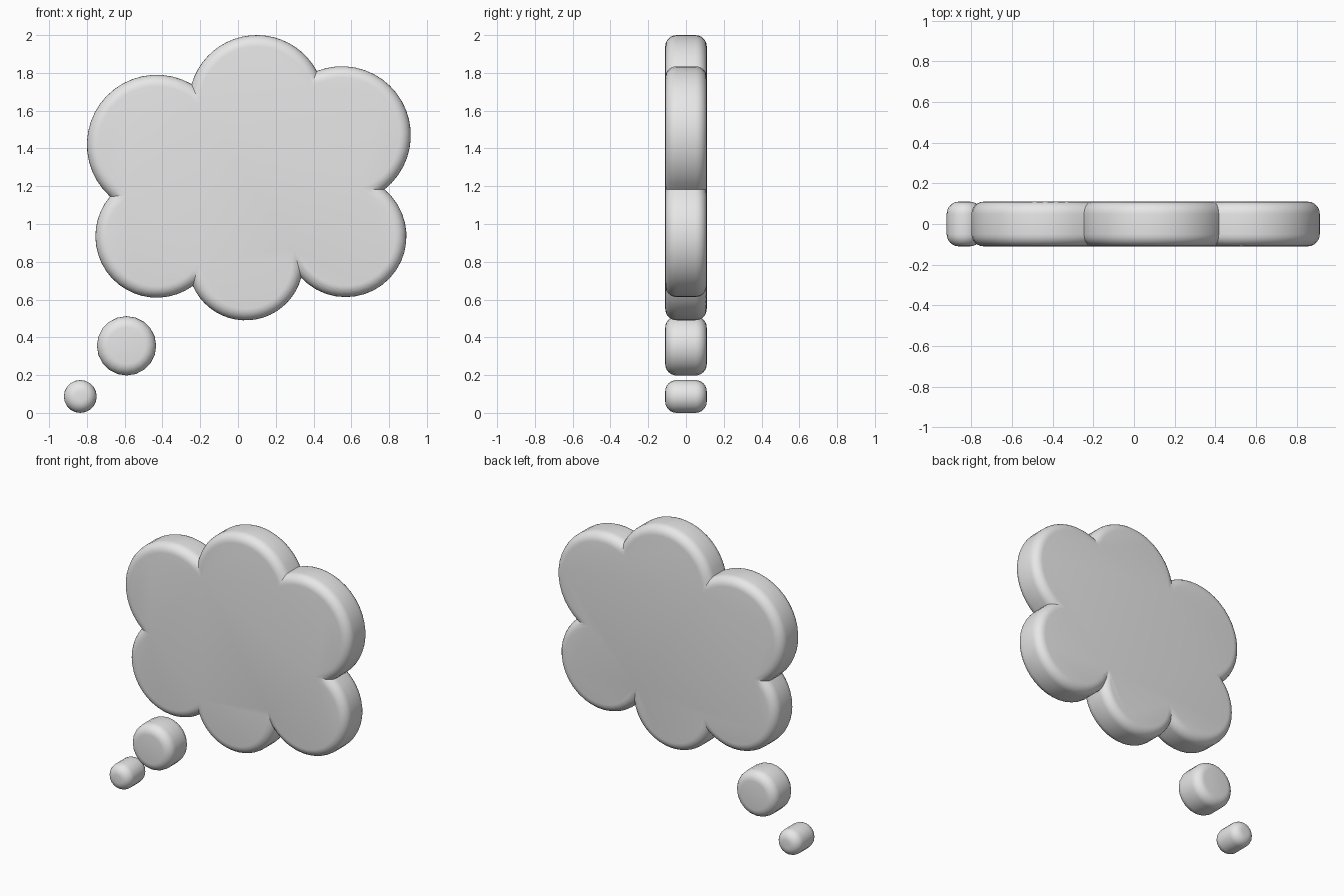
import bpy, bmesh, math
from mathutils import Vector

if "Cube" in bpy.data.objects:
    bpy.data.objects.remove(bpy.data.objects["Cube"])

HALF, BEVEL, STEPS = 0.11, 0.06, 6

grey = bpy.data.materials.new("light_grey")
grey.diffuse_color = (0.8, 0.8, 0.8, 1)
grey.use_nodes = True
grey.node_tree.nodes["Principled BSDF"].inputs["Base Color"].default_value = grey.diffuse_color


def notch(a, b, d, mid):
    """Outer meeting point of two neighbouring lobes, both shrunk by d."""
    ca, cb = Vector(a[:2]), Vector(b[:2])
    ra, rb = a[2] - d, b[2] - d
    v = cb - ca
    dist = v.length
    t = (dist * dist + ra * ra - rb * rb) / (2 * dist)
    h = math.sqrt(max(ra * ra - t * t, 0))
    v.normalize()
    n = Vector((-v.y, v.x))
    base = ca + v * t
    return max((base + n * h, base - n * h), key=lambda p: (p - mid).length)


def outline(lobes, d, seg):
    """Counter-clockwise outline around the lobes, inset by d."""
    if len(lobes) == 1:
        x, z, r = lobes[0]
        return [(x + (r - d) * math.cos(math.tau * i / seg),
                 z + (r - d) * math.sin(math.tau * i / seg)) for i in range(seg)]
    mid = sum((Vector(l[:2]) for l in lobes), Vector((0, 0))) / len(lobes)
    pts = []
    for i, lobe in enumerate(lobes):
        p = notch(lobes[i - 1], lobe, d, mid)
        q = notch(lobe, lobes[(i + 1) % len(lobes)], d, mid)
        x, z, r = lobe
        a0 = math.atan2(p.y - z, p.x - x)
        a1 = math.atan2(q.y - z, q.x - x)
        sweep = (a1 - a0) % math.tau
        pts.append((p.x, p.y))
        for k in range(1, seg):
            a = a0 + sweep * k / seg
            pts.append((x + (r - d) * math.cos(a), z + (r - d) * math.sin(a)))
    return pts


def puffy_slab(name, lobes, seg):
    """Slab with rounded front and back rims."""
    quarter = [math.pi / 2 * k / STEPS for k in range(STEPS + 1)]
    front = [(-HALF + BEVEL * (1 - math.cos(a)), BEVEL * (1 - math.sin(a))) for a in quarter]
    profile = front + [(-y, d) for y, d in reversed(front)]
    bm = bmesh.new()
    rings = [[bm.verts.new((x, y, z)) for x, z in outline(lobes, d, seg)]
             for y, d in profile]
    n = len(rings[0])
    for r0, r1 in zip(rings, rings[1:]):
        for i in range(n):
            j = (i + 1) % n
            bm.faces.new((r0[i], r0[j], r1[j], r1[i]))
    bm.faces.new(rings[0])
    bm.faces.new(rings[-1][::-1])
    bmesh.ops.recalc_face_normals(bm, faces=bm.faces)
    me = bpy.data.meshes.new(name)
    bm.to_mesh(me)
    bm.free()
    me.materials.append(grey)
    ob = bpy.data.objects.new(name, me)
    bpy.context.collection.objects.link(ob)
    bpy.ops.object.select_all(action='DESELECT')
    ob.select_set(True)
    bpy.context.view_layer.objects.active = ob
    bpy.ops.object.shade_smooth_by_angle(angle=math.radians(30))


# cloud lobes (x, z, radius), counter-clockwise from the upper left
puffy_slab("cloud", [(-0.43, 1.42, 0.37), (-0.43, 0.935, 0.325), (0.04, 0.795, 0.305),
                     (0.57, 0.935, 0.322), (0.55, 1.47, 0.365), (0.10, 1.64, 0.36)], 20)
# trailing bubbles
puffy_slab("large_bubble", [(-0.59, 0.355, 0.157)], 20)
puffy_slab("small_bubble", [(-0.835, 0.087, 0.087)], 20)
